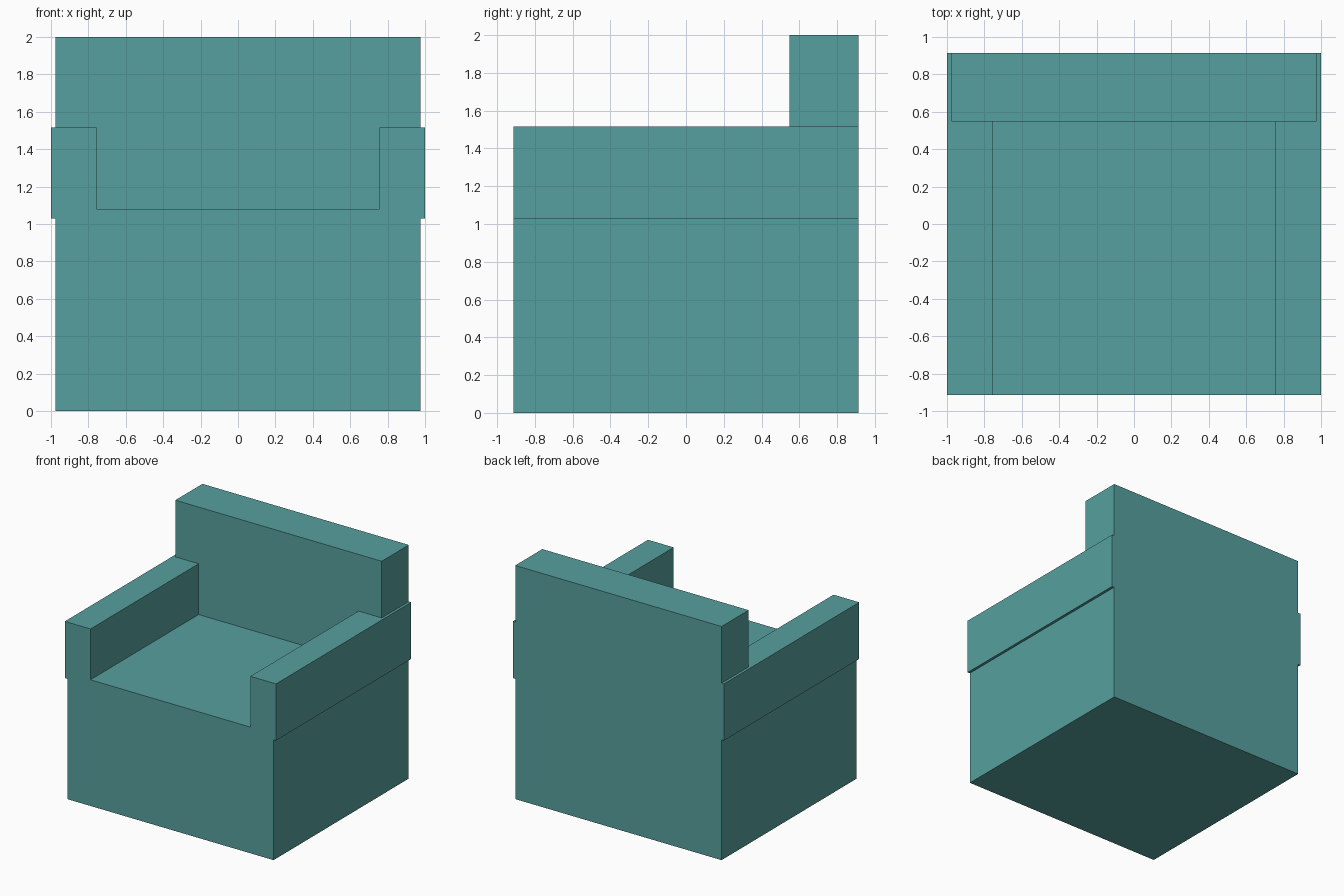
import bpy
import bmesh

if "Cube" in bpy.data.objects:
    bpy.data.objects.remove(bpy.data.objects["Cube"])

teal = bpy.data.materials.new("teal fabric")
teal.diffuse_color = (0.093, 0.352, 0.342, 1)
teal.use_nodes = True
teal.node_tree.nodes["Principled BSDF"].inputs["Base Color"].default_value = teal.diffuse_color

HALF_W, ARM_OUT, ARM_IN = 0.977, 1.0, 0.757   # half widths along x
FRONT, BACK, REST_FRONT = -0.914, 0.914, 0.548  # depths along y
ARM_BOTTOM, SEAT, ARM_TOP, TOP = 1.03, 1.08, 1.515, 2.0  # heights


def extrude_profile(name, right_half, y0, y1):
    """Mirror a half outline (x, z), listed bottom to top, and extrude it along y."""
    outline = right_half + [(-x, z) for x, z in reversed(right_half)]
    bm = bmesh.new()
    face = bm.faces.new([bm.verts.new((x, y0, z)) for x, z in outline])
    result = bmesh.ops.extrude_face_region(bm, geom=[face], use_keep_orig=True)
    moved = [v for v in result["geom"] if isinstance(v, bmesh.types.BMVert)]
    bmesh.ops.translate(bm, verts=moved, vec=(0, y1 - y0, 0))
    bmesh.ops.recalc_face_normals(bm, faces=bm.faces[:])
    mesh = bpy.data.meshes.new(name)
    bm.to_mesh(mesh)
    bm.free()
    mesh.materials.append(teal)
    obj = bpy.data.objects.new(name, mesh)
    bpy.context.collection.objects.link(obj)
    return obj


# Seat block with the two overhanging armrests
extrude_profile("seat_and_armrests", [
    (HALF_W, 0), (HALF_W, ARM_BOTTOM), (ARM_OUT, ARM_BOTTOM),
    (ARM_OUT, ARM_TOP), (ARM_IN, ARM_TOP), (ARM_IN, SEAT),
], FRONT, BACK)

# Backrest fitted between the armrests and widening above them
extrude_profile("backrest", [
    (ARM_IN, SEAT), (ARM_IN, ARM_TOP), (HALF_W, ARM_TOP), (HALF_W, TOP),
], REST_FRONT, BACK)
